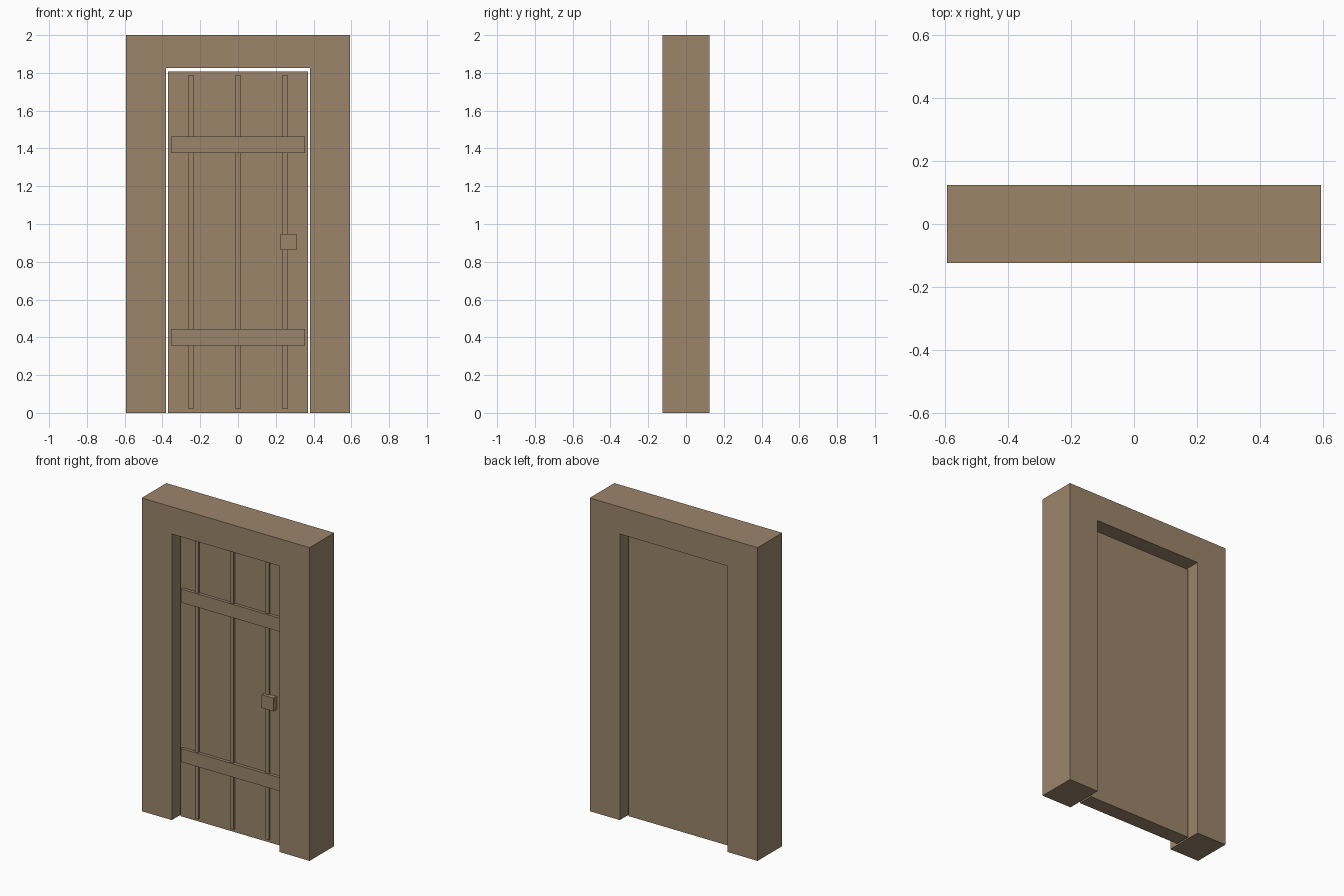
import bpy
import bmesh
from mathutils import Matrix

cube = bpy.data.objects.get("Cube")
if cube:
    bpy.data.objects.remove(cube, do_unlink=True)

# Single warm wood colour
wood = bpy.data.materials.new("brown_wood")
wood.use_nodes = True
colour = (0.33, 0.235, 0.147, 1)
wood.diffuse_color = colour
bsdf = next(n for n in wood.node_tree.nodes if n.type == "BSDF_PRINCIPLED")
bsdf.inputs["Base Color"].default_value = colour
bsdf.inputs["Roughness"].default_value = 0.9


def finish(name, bm):
    bmesh.ops.recalc_face_normals(bm, faces=bm.faces)
    mesh = bpy.data.meshes.new(name)
    bm.to_mesh(mesh)
    bm.free()
    mesh.materials.append(wood)
    obj = bpy.data.objects.new(name, mesh)
    bpy.context.collection.objects.link(obj)
    return obj


def box(name, x, y, z):
    """Box spanning the (low, high) range on each axis."""
    bm = bmesh.new()
    size = [b - a for a, b in (x, y, z)]
    centre = [(a + b) / 2 for a, b in (x, y, z)]
    bmesh.ops.create_cube(bm, size=1, matrix=Matrix.Translation(centre) @ Matrix.Diagonal((*size, 1)))
    return finish(name, bm)


# Door frame: an arch-shaped outline extruded through the wall depth
HALF_W, HALF_D, HEIGHT = 0.593, 0.124, 2.0
OPEN_W, OPEN_H = 0.381, 1.826
right_side = [(HALF_W, HEIGHT), (HALF_W, 0), (OPEN_W, 0), (OPEN_W, OPEN_H)]
outline = right_side + [(-x, z) for x, z in reversed(right_side)]
bm = bmesh.new()
face = bm.faces.new([bm.verts.new((x, -HALF_D, z)) for x, z in outline])
extruded = bmesh.ops.extrude_face_region(bm, geom=[face], use_keep_orig=True)
moved = [v for v in extruded["geom"] if isinstance(v, bmesh.types.BMVert)]
bmesh.ops.translate(bm, vec=(0, 2 * HALF_D, 0), verts=moved)
finish("door_frame", bm)

# Door leaf, set back inside the frame with a thin gap
FRONT = -0.05
box("door_leaf", (-0.37, 0.37), (FRONT, 0.05), (0, 1.807))

# Upright battens
for name, x in (("right", -0.249), ("middle", 0), ("left", 0.249)):
    box(name + "_batten", (x - 0.013, x + 0.013), (FRONT - 0.012, FRONT), (0.02, 1.79))

# Cross rails over the battens
for name, z in (("lower", 0.401), ("upper", 1.419)):
    box(name + "_rail", (-0.354, 0.354), (FRONT - 0.02, FRONT), (z - 0.043, z + 0.043))

# Square handle
box("handle", (0.225, 0.309), (FRONT - 0.032, FRONT), (0.862, 0.946))
